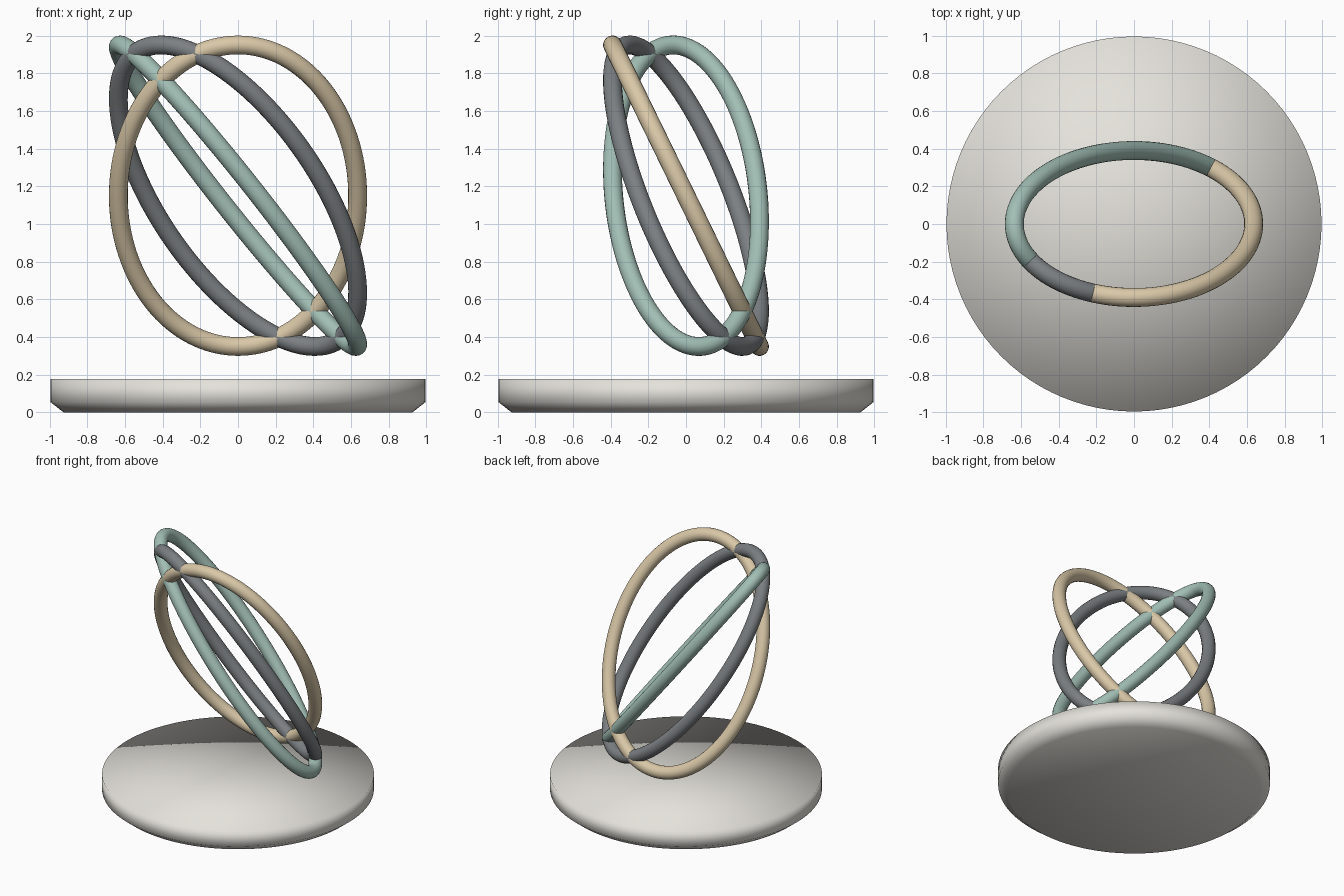
import bpy, bmesh
from math import sin, cos, pi, radians
from mathutils import Vector

if "Cube" in bpy.data.objects:
    bpy.data.objects.remove(bpy.data.objects["Cube"])

AX, AY, AZ, MID, TUBE = 0.635, 0.39, 0.80, 1.15, 0.05


def finish(name, bm, color):
    bmesh.ops.recalc_face_normals(bm, faces=bm.faces)
    for f in bm.faces:
        f.smooth = True
    mesh = bpy.data.meshes.new(name)
    bm.to_mesh(mesh)
    bm.free()
    mat = bpy.data.materials.new(name + "_paint")
    mat.diffuse_color = (*color, 1)
    mat.use_nodes = True
    mat.node_tree.nodes["Principled BSDF"].inputs["Base Color"].default_value = mat.diffuse_color
    mesh.materials.append(mat)
    obj = bpy.data.objects.new(name, mesh)
    bpy.context.collection.objects.link(obj)
    return obj


def bridge(bm, a, b):
    n = len(a)
    for i in range(n):
        bm.faces.new((a[i], a[(i + 1) % n], b[(i + 1) % n], b[i]))


# Tilted elliptical hoop: a planar loop whose highest point is at the given phase
def hoop(name, phase_deg, color, steps=128, sides=20):
    ph = radians(phase_deg)
    # plane normal from two conjugate radii
    p0 = Vector((AX, 0, AZ * cos(ph)))
    p1 = Vector((0, AY, AZ * sin(ph)))
    normal = p0.cross(p1).normalized()
    bm = bmesh.new()
    loops = []
    for i in range(steps):
        t = ph + 2 * pi * i / steps
        centre = p0 * cos(t) + p1 * sin(t) + Vector((0, 0, MID))
        tangent = (p1 * cos(t) - p0 * sin(t)).normalized()
        side = tangent.cross(normal)
        loops.append([bm.verts.new(centre + TUBE * (side * cos(a) + normal * sin(a)))
                      for a in (2 * pi * k / sides for k in range(sides))])
    for i in range(steps):
        bridge(bm, loops[i], loops[(i + 1) % steps])
    return finish(name, bm, color)


# Round plinth with a chamfered foot, smooth shaded over its rim
def plinth(sides=96):
    bm = bmesh.new()
    profile = [(0.925, 0), (0.995, 0.055), (0.995, 0.178)]
    loops = [[bm.verts.new((r * cos(2 * pi * k / sides), r * sin(2 * pi * k / sides), z))
              for k in range(sides)] for r, z in profile]
    for a, b in zip(loops, loops[1:]):
        bridge(bm, a, b)
    for loop, z in ((loops[0], 0), (loops[-1], 0.178)):
        hub = bm.verts.new((0, 0, z))
        for k in range(sides):
            bm.faces.new((loop[k], loop[(k + 1) % sides], hub))
    return finish("plinth", bm, (0.78, 0.76, 0.71))


plinth()
hoop("tan_hoop", 270, (0.70, 0.58, 0.39))
hoop("dark_hoop", 230, (0.20, 0.215, 0.225))
hoop("green_hoop", 190, (0.36, 0.52, 0.46))
